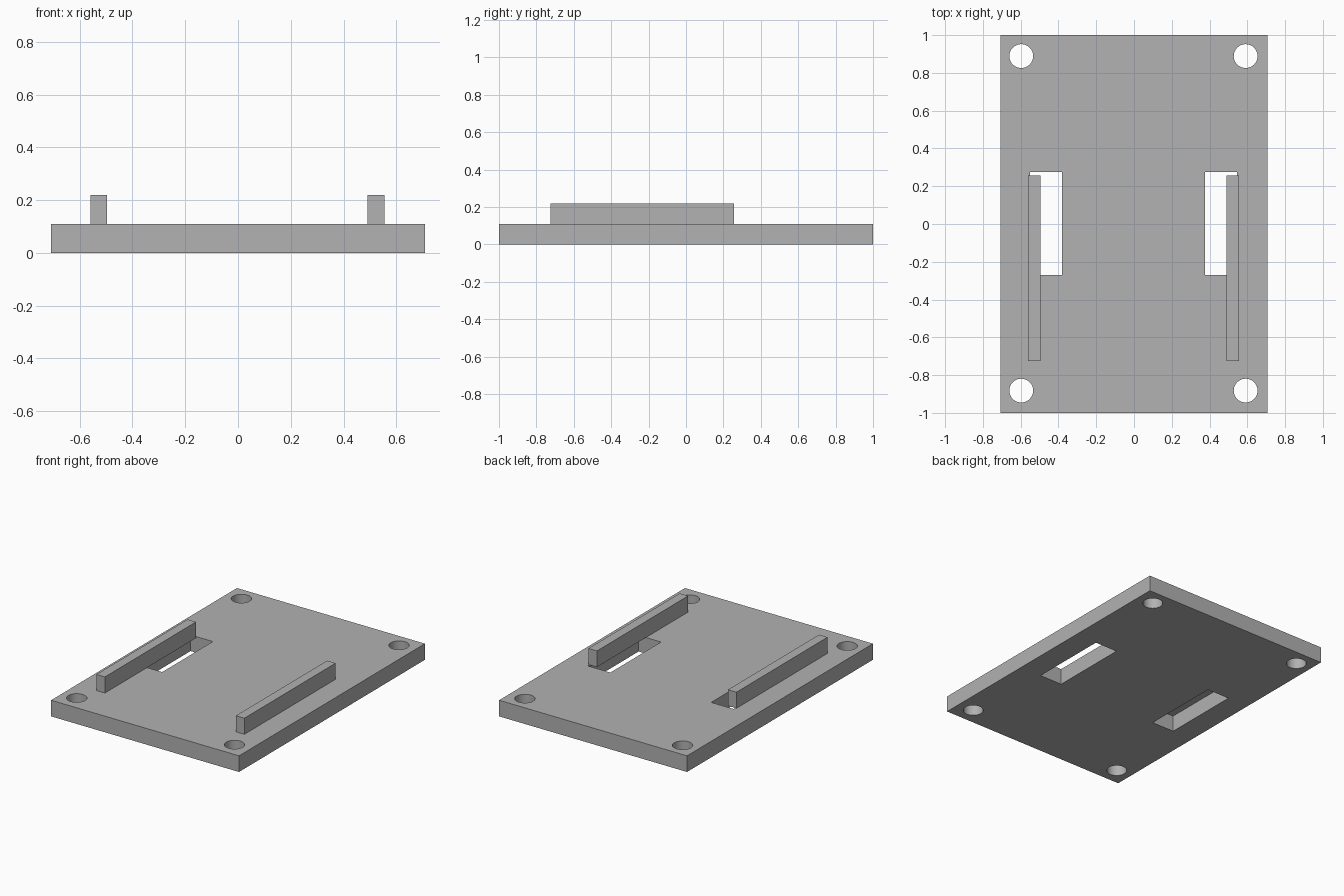
import bpy
import math

if "Cube" in bpy.data.objects:
    bpy.data.objects.remove(bpy.data.objects["Cube"], do_unlink=True)

GREY = (0.445, 0.445, 0.445, 1)
THICK = 0.11
mat = bpy.data.materials.new("plain grey")
mat.use_nodes = True
mat.diffuse_color = GREY
mat.node_tree.nodes["Principled BSDF"].inputs["Base Color"].default_value = GREY


def box(name, x, y, z):
    """Box from (min, max) ranges along each axis."""
    bpy.ops.mesh.primitive_cube_add(size=1, location=[sum(r) / 2 for r in (x, y, z)])
    ob = bpy.context.object
    ob.name = name
    ob.scale = [r[1] - r[0] for r in (x, y, z)]
    bpy.ops.object.transform_apply(location=False, rotation=False, scale=True)
    ob.data.materials.append(mat)
    return ob


def cut(target, cutter):
    """Subtract the cutter from the target, then discard it."""
    cutter.hide_render = True
    mod = target.modifiers.new("cut", "BOOLEAN")
    mod.operation = "DIFFERENCE"
    mod.solver = "EXACT"
    mod.object = cutter
    bpy.context.view_layer.objects.active = target
    bpy.ops.object.modifier_apply(modifier=mod.name)
    bpy.data.objects.remove(cutter, do_unlink=True)


# Base plate
plate = box("base_plate", (-0.708, 0.708), (-1, 1), (0, THICK))

# Corner screw holes
for x in (-0.597, 0.591):
    for y in (-0.882, 0.889):
        bpy.ops.mesh.primitive_cylinder_add(
            vertices=48, radius=0.063, depth=1, location=(x, y, 0))
        hole = bpy.context.object
        hole.data.materials.append(mat)
        cut(plate, hole)

# Long slots beside the rails
for x in ((-0.55, -0.382), (0.377, 0.546)):
    cut(plate, box("slot_cutter", x, (-0.27, 0.275), (-1, 1)))

# Smooth hole walls, sharp plate edges
bpy.ops.object.select_all(action="DESELECT")
plate.select_set(True)
bpy.context.view_layer.objects.active = plate
bpy.ops.object.shade_smooth_by_angle(angle=math.radians(30))

# Upright rails, partly overhanging the slots
for name, x in (("right_rail", (-0.56, -0.496)), ("left_rail", (0.491, 0.555))):
    box(name, x, (-0.724, 0.257), (THICK, 0.22))
